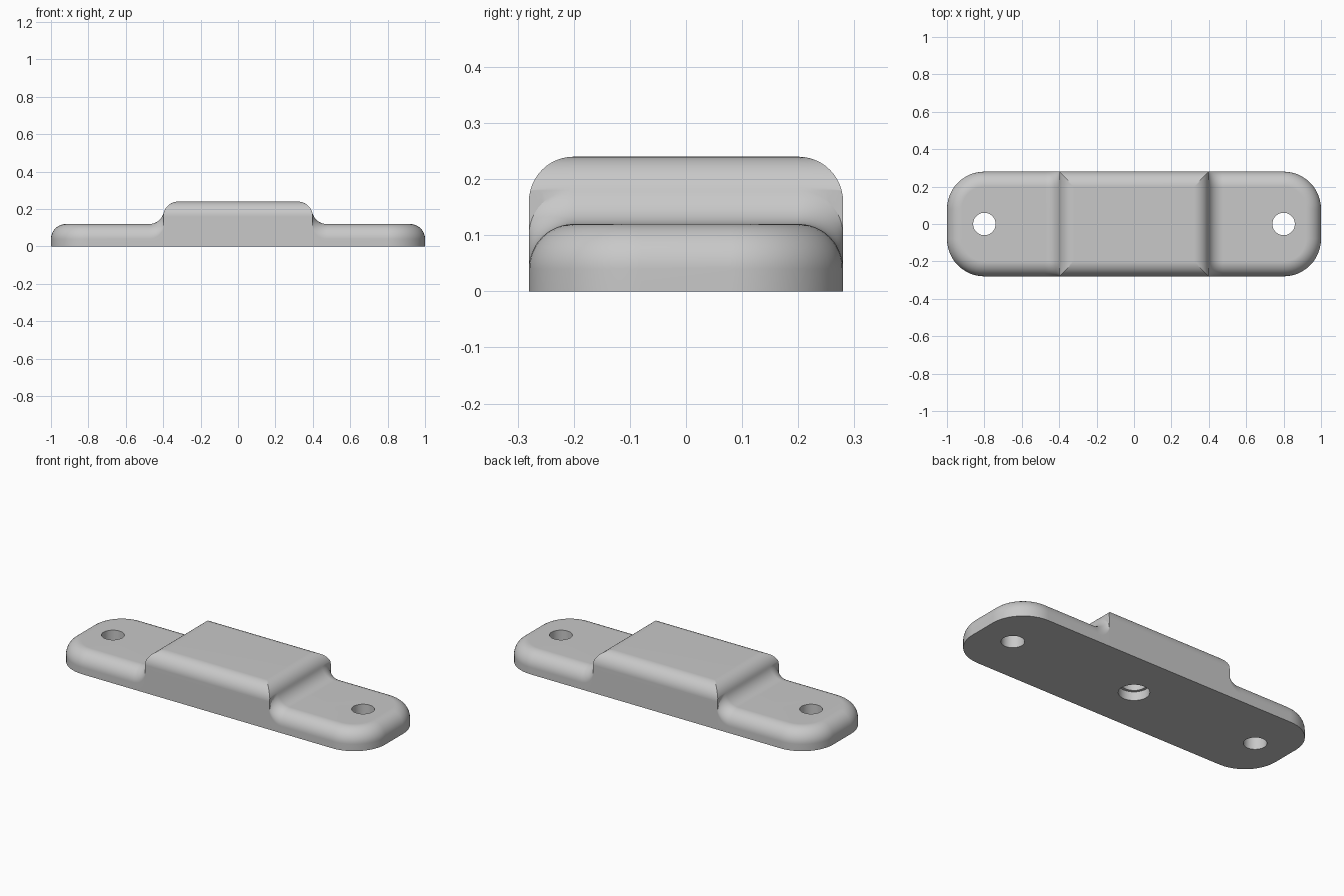
import bpy, bmesh
from math import sin, cos, pi, acos

if "Cube" in bpy.data.objects:
    bpy.data.objects.remove(bpy.data.objects["Cube"])

R = 0.08                      # edge fillet radius
HALF_W, PLATE_H, BLOCK_H = 0.28, 0.12, 0.24
BLOCK_X, FOOT_X = 0.40, 0.475  # block end, foot of its concave blend
CORNER = 0.20                 # plan corner radius
STEPS = 12
LEAN = acos((FOOT_X - BLOCK_X + R) / (2 * R))   # angle where both arcs touch

gray = bpy.data.materials.new("light gray")
gray.use_nodes = True
COLOR = (0.58, 0.58, 0.58, 1)
gray.diffuse_color = COLOR
bsdf = next(n for n in gray.node_tree.nodes if n.type == 'BSDF_PRINCIPLED')
bsdf.inputs["Base Color"].default_value = COLOR


def block_profile(t):
    """Points (x, z) from the centre to the blend foot, at side fillet angle t."""
    drop = R - R * sin(t)
    top = BLOCK_H - drop
    start = max(t, LEAN)
    pts = [(0, top)]
    for i in range(STEPS + 1):          # convex shoulder
        a = start + (LEAN - start) * i / STEPS
        pts.append((BLOCK_X - R + R * cos(a), min(top, BLOCK_H - R + R * sin(a))))
    for i in range(STEPS + 1):          # concave blend
        a = LEAN + (pi / 2 - LEAN) * i / STEPS
        pts.append((FOOT_X - R * cos(a), PLATE_H + R - R * sin(a) - drop))
    return pts


def end_outline(y):
    """Rounded end of the plate from the front rail to the back rail."""
    r = CORNER - (HALF_W - y)
    pts = [(FOOT_X, -y)]
    for side in (-1, 1):
        for i in range(STEPS + 1):
            a = pi / 2 * i / STEPS + (-pi / 2 if side < 0 else 0)
            pts.append((1 - CORNER + r * cos(a), side * (HALF_W - CORNER) + r * sin(a)))
    return pts + [(FOOT_X, y)]


def skin(bm, rows):
    for lo, hi in zip(rows, rows[1:]):
        for i in range(len(lo) - 1):
            bm.faces.new((lo[i], lo[i + 1], hi[i + 1], hi[i]))


bm = bmesh.new()
angles = [pi / 2 * i / STEPS for i in range(STEPS + 1)]

# Raised middle: cross sections lofted from front to back
front = [(-(HALF_W - R + R * cos(t)), block_profile(t)) for t in angles]
front.insert(0, (-HALF_W, [(x, 0) for x, z in block_profile(0)]))
sections = front + [(-y, p) for y, p in reversed(front)]
mid = [[bm.verts.new((x, y, z)) for x, z in p] for y, p in sections]
skin(bm, mid)

# Rounded end: outlines stacked upward and inward
levels = [(HALF_W, 0)] + [(HALF_W - R + R * cos(t), PLATE_H - R + R * sin(t)) for t in angles]
end = [[bm.verts.new((x, y, z)) for x, y in end_outline(w)] for w, z in levels]
skin(bm, end)
bm.faces.new(end[-1])

# Flat underside
bm.faces.new(list(reversed(mid[0] + end[0][1:-1] + mid[-1][::-1])))
bmesh.ops.remove_doubles(bm, verts=bm.verts, dist=1e-5)
bmesh.ops.dissolve_degenerate(bm, edges=bm.edges, dist=1e-5)
bmesh.ops.recalc_face_normals(bm, faces=bm.faces)

mesh = bpy.data.meshes.new("mounting_plate")
bm.to_mesh(mesh)
bm.free()
mesh.materials.append(gray)
plate = bpy.data.objects.new("mounting_plate", mesh)
bpy.context.collection.objects.link(plate)

mirror = plate.modifiers.new("mirror", 'MIRROR')
mirror.merge_threshold = 1e-4

# Two screw holes and a stepped blind hole underneath
cutters = []
for x, radius, top in ((-0.8, 0.06, 0.3), (0.8, 0.06, 0.3), (0, 0.08, 0.05), (0, 0.065, 0.16)):
    bpy.ops.mesh.primitive_cylinder_add(vertices=48, radius=radius, depth=top + 0.1,
                                        location=(x, 0, (top - 0.1) / 2))
    cutter = bpy.context.object
    cutter.name = "hole_cutter"
    cutter.hide_render = True
    cutter.data.materials.append(gray)
    cut = plate.modifiers.new("hole", 'BOOLEAN')
    cut.operation, cut.solver, cut.object = 'DIFFERENCE', 'EXACT', cutter
    cutters.append(cutter)

bpy.ops.object.select_all(action='DESELECT')
plate.select_set(True)
bpy.context.view_layer.objects.active = plate
for name in [m.name for m in plate.modifiers]:
    bpy.ops.object.modifier_apply(modifier=name)
for cutter in cutters:
    bpy.data.objects.remove(cutter)

# Smooth fillets with crisp creases
bpy.ops.object.shade_smooth_by_angle(angle=pi / 8)
weighted = plate.modifiers.new("weighted_normals", 'WEIGHTED_NORMAL')
weighted.keep_sharp = True
